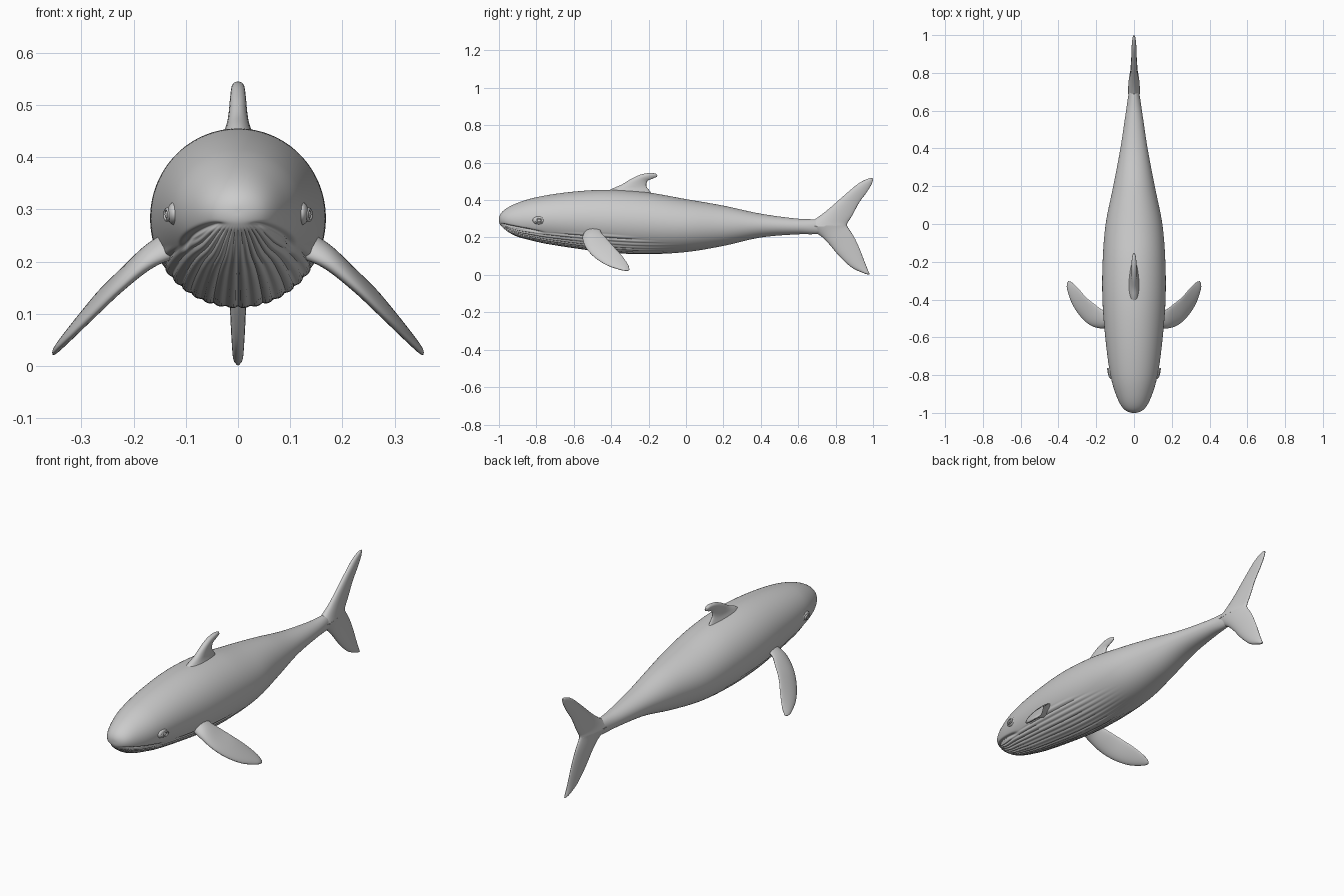
import bpy, math
from mathutils import Vector

if "Cube" in bpy.data.objects:
    bpy.data.objects.remove(bpy.data.objects["Cube"], do_unlink=True)

skin = bpy.data.materials.new("whale grey")
skin.use_nodes = True
GREY = (0.6, 0.6, 0.6, 1)
skin.diffuse_color = GREY
skin.node_tree.nodes["Principled BSDF"].inputs["Base Color"].default_value = GREY


def step(a, b, v):
    """Smooth ramp from 0 at a to 1 at b."""
    t = min(1, max(0, (v - a) / (b - a)))
    return t * t * (3 - 2 * t)


def spline(keys, rows, k):
    """Smooth interpolation of rows placed at rising keys."""
    i = max(j for j in range(len(keys) - 1) if keys[j] <= k or j == 0)

    def slope(j):
        a, b = max(j - 1, 0), min(j + 1, len(keys) - 1)
        return [(q - p) / (keys[b] - keys[a]) for p, q in zip(rows[a], rows[b])]
    h = keys[i + 1] - keys[i]
    t = (k - keys[i]) / h
    w = t * t * (3 - 2 * t)
    return [p + (q - p) * w + h * (m * t * (1 - t) ** 2 - n * t * t * (1 - t))
            for p, q, m, n in zip(rows[i], rows[i + 1], slope(i), slope(i + 1))]


def loft(name, rings):
    """Closed skin over equal rings of points."""
    n = len(rings[0])
    verts = [p for r in rings for p in r]
    faces = [(i * n + j, i * n + (j + 1) % n, (i + 1) * n + (j + 1) % n, (i + 1) * n + j)
             for i in range(len(rings) - 1) for j in range(n)]
    faces += [tuple(range(n))[::-1], tuple(range(len(verts) - n, len(verts)))]
    mesh = bpy.data.meshes.new(name)
    mesh.from_pydata(verts, [], faces)
    ob = bpy.data.objects.new(name, mesh)
    bpy.context.collection.objects.link(ob)
    return finish(ob, name)


def finish(ob, name):
    ob.name = name
    ob.data.materials.clear()
    ob.data.materials.append(skin)
    bpy.ops.object.select_all(action='DESELECT')
    ob.select_set(True)
    bpy.context.view_layer.objects.active = ob
    bpy.ops.object.mode_set(mode='EDIT')
    bpy.ops.mesh.select_all(action='SELECT')
    bpy.ops.mesh.normals_make_consistent(inside=False)
    bpy.ops.object.mode_set(mode='OBJECT')
    bpy.ops.object.shade_smooth_by_angle(angle=math.radians(60))
    return ob


# Body: y, top z, bottom z, half width
profile = [(-1, .3, .29, .003), (-.98, .34, .25, .053), (-.9, .385, .2, .097),
           (-.8, .415, .178, .125), (-.6, .445, .145, .152), (-.4, .455, .12, .167),
           (-.2, .44, .112, .166), (0, .405, .122, .15), (.2, .37, .155, .11),
           (.4, .327, .2, .072), (.6, .3, .217, .042), (.7, .296, .218, .027),
           (.8, .285, .232, .01)]
keys = [math.sqrt(y + 1) for y, *_ in profile]
AROUND, ALONG = 240, 130
rings = []
for i in range(ALONG + 1):
    u = keys[-1] * max(i / ALONG, .004)
    y = u * u - 1
    _, top, low, half = spline(keys, profile, u)
    mid, tall = (top + low) / 2, (top - low) / 2
    mouth = .272 - .2 * (y + 1)
    # Throat pleats fade out towards the belly
    limit = max(mouth, .232 - .06 * step(-.5, 0, y))
    fade = 1 - step(-.35, .02, y)
    ring = []
    for j in range(AROUND):
        a = math.tau * j / AROUND
        x, z = half * math.cos(a), mid + tall * math.sin(a)
        below = step(0, .02, limit - z) * fade
        pleat = .0065 * below * abs(math.sin(22 * (a + math.pi / 2))) ** .7
        lips = .012 * math.exp(-((z - mouth) / .006) ** 2) * (1 - step(-.82, -.74, y))
        jaw = .006 * step(0, .012, mouth - z) * (1 - step(-.9, -.75, y))
        out = (pleat - .004 * below - lips - jaw) * step(-1, -.97, y)
        ring.append((x + out * math.cos(a), y, z + out * math.sin(a)))
    rings.append(ring)
loft("body", rings)


def fin(name, sections, normal, steps=36, around=28):
    """Sections are leading point, trailing point and half thickness."""
    rows = [(*a, *b, t) for a, b, t in sections]
    rings = []
    for i in range(steps + 1):
        r = spline(range(len(rows)), rows, (len(rows) - 1) * i / steps)
        lead, trail = Vector(r[:3]), Vector(r[3:6])
        ring = []
        for j in range(around):
            a = math.tau * j / around
            c = math.cos(a)
            # Thicker towards the leading edge
            thick = r[6] * math.sin(a) * (1 + .3 * c)
            ring.append((lead + trail) / 2 + (lead - trail) / 2 * c + normal * thick)
        rings.append(ring)
    return loft(name, rings)


def upright(name, sections):
    fin(name, [((0, a, b), (0, c, d), t) for a, b, c, d, t in sections], Vector((1, 0, 0)))


upright("dorsal_fin", [(-.48, .41, -.16, .4, .045), (-.40, .458, -.195, .45, .024),
                       (-.345, .482, -.212, .475, .018), (-.29, .515, -.206, .502, .015),
                       (-.24, .537, -.18, .514, .013), (-.19, .545, -.157, .524, .01),
                       (-.16, .541, -.153, .531, .003)])
upright("upper_tail_fluke", [(.62, .255, .86, .265, .03), (.70, .305, .865, .28, .022),
                             (.76, .35, .89, .32, .017), (.84, .42, .925, .385, .014),
                             (.92, .487, .965, .44, .012), (.975, .515, .99, .48, .008),
                             (.998, .517, 1, .505, .003)])
upright("lower_tail_fluke", [(.62, .26, .86, .265, .03), (.71, .215, .868, .25, .022),
                             (.76, .17, .9, .2, .018), (.82, .1, .93, .135, .015),
                             (.885, .04, .955, .07, .012), (.95, .009, .973, .025, .009),
                             (.98, .001, .981, .008, .003)])

# Flippers, eyes and sockets on both sides
for side, label in ((1, "left"), (-1, "right")):
    flipper = [((.12, -.545, .225), (.12, -.45, .25), .028),
               ((.175, -.553, .195), (.165, -.455, .23), .019),
               ((.232, -.535, .145), (.208, -.425, .195), .014),
               ((.282, -.49, .095), (.252, -.39, .155), .012),
               ((.325, -.425, .053), (.292, -.345, .105), .01),
               ((.352, -.35, .027), (.328, -.31, .055), .007),
               ((.355, -.315, .021), (.347, -.302, .028), .002)]
    mirror = [tuple((side * p[0], p[1], p[2]) for p in s[:2]) + (s[2],) for s in flipper]
    fin(label + "_flipper", mirror, Vector((side * .74, 0, .67)))

    bpy.ops.mesh.primitive_uv_sphere_add(segments=24, ring_count=16, radius=1,
                                         location=(side * .122, -.785, .292))
    brow = bpy.context.object
    brow.scale = (.014, .035, .022)
    finish(brow, label + "_eye_socket")
    bpy.ops.mesh.primitive_torus_add(major_radius=.015, minor_radius=.0045,
                                     major_segments=32, minor_segments=10,
                                     location=(side * .135, -.785, .29),
                                     rotation=(0, math.pi / 2, side * -.2))
    lid = bpy.context.object
    lid.scale = (.7, 1.25, 1)
    finish(lid, label + "_eyelid")
    bpy.ops.mesh.primitive_uv_sphere_add(segments=20, ring_count=12, radius=.0095,
                                         location=(side * .131, -.785, .29))
    finish(bpy.context.object, label + "_eye")
